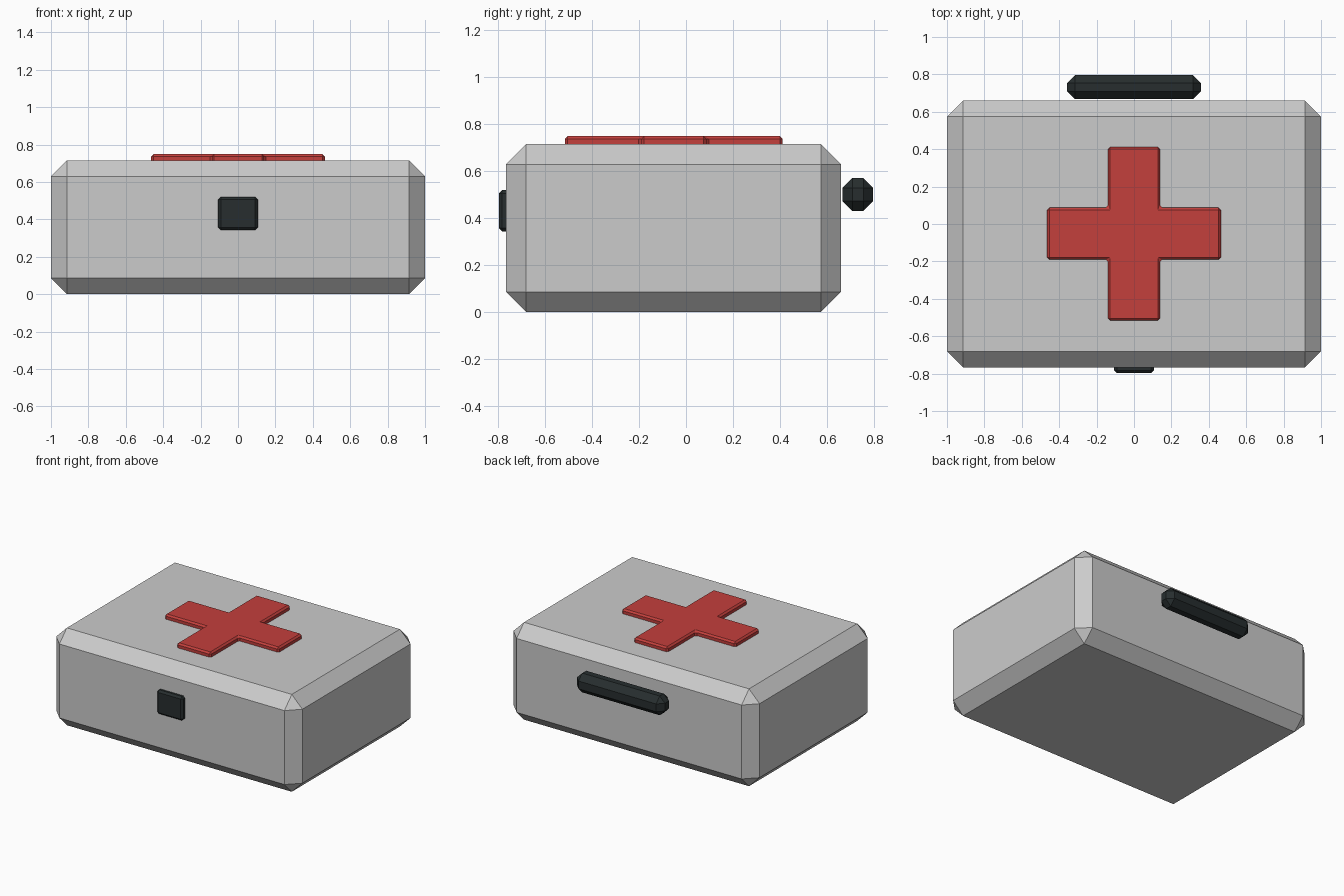
import bpy, bmesh

if "Cube" in bpy.data.objects:
    bpy.data.objects.remove(bpy.data.objects["Cube"])


def material(name, rgb):
    m = bpy.data.materials.new(name)
    m.diffuse_color = (*rgb, 1)
    m.use_nodes = True
    m.node_tree.nodes["Principled BSDF"].inputs["Base Color"].default_value = m.diffuse_color
    return m


def prism(name, outline, z0, z1, bevel, mat=None):
    """Extrude an xy outline from z0 to z1 and chamfer every edge."""
    bm = bmesh.new()
    base = bm.faces.new([bm.verts.new((x, y, z0)) for x, y in outline])
    top = bmesh.ops.extrude_face_region(bm, geom=[base])["geom"]
    verts = [g for g in top if isinstance(g, bmesh.types.BMVert)]
    bmesh.ops.translate(bm, verts=verts, vec=(0, 0, z1 - z0))
    if base not in [f for v in bm.verts for f in v.link_faces]:
        bm.faces.new([v for v in bm.verts if v not in verts])
    bmesh.ops.recalc_face_normals(bm, faces=bm.faces)
    bmesh.ops.bevel(bm, geom=bm.edges[:], offset=bevel, segments=1,
                    affect='EDGES', offset_type='OFFSET')
    mesh = bpy.data.meshes.new(name)
    bm.to_mesh(mesh)
    bm.free()
    if mat:
        mesh.materials.append(mat)
    obj = bpy.data.objects.new(name, mesh)
    bpy.context.collection.objects.link(obj)
    return obj


def rect(x, y0, y1):
    return [(-x, y0), (x, y0), (x, y1), (-x, y1)]


red = material("red", (0.55, 0.05, 0.045))
dark = material("dark", (0.02, 0.027, 0.028))

# Chamfered case
prism("case", rect(1.0, -0.767, 0.66), 0, 0.715, 0.086)

# Raised cross on the lid
a, b, cy = 0.464, 0.139, -0.052
quarter = [(a, -b), (a, b), (b, b)]
cross = []
for _ in range(4):
    cross += quarter
    quarter = [(-y, x) for x, y in quarter]
prism("cross", [(x, y + cy) for x, y in cross], 0.70, 0.749, 0.012, red)

# Front latch
prism("latch", rect(0.106, -0.797, -0.75), 0.343, 0.519, 0.014, dark)

# Octagonal carry handle on the back
prism("handle", rect(0.357, 0.667, 0.797), 0.43, 0.571, 0.042, dark)
